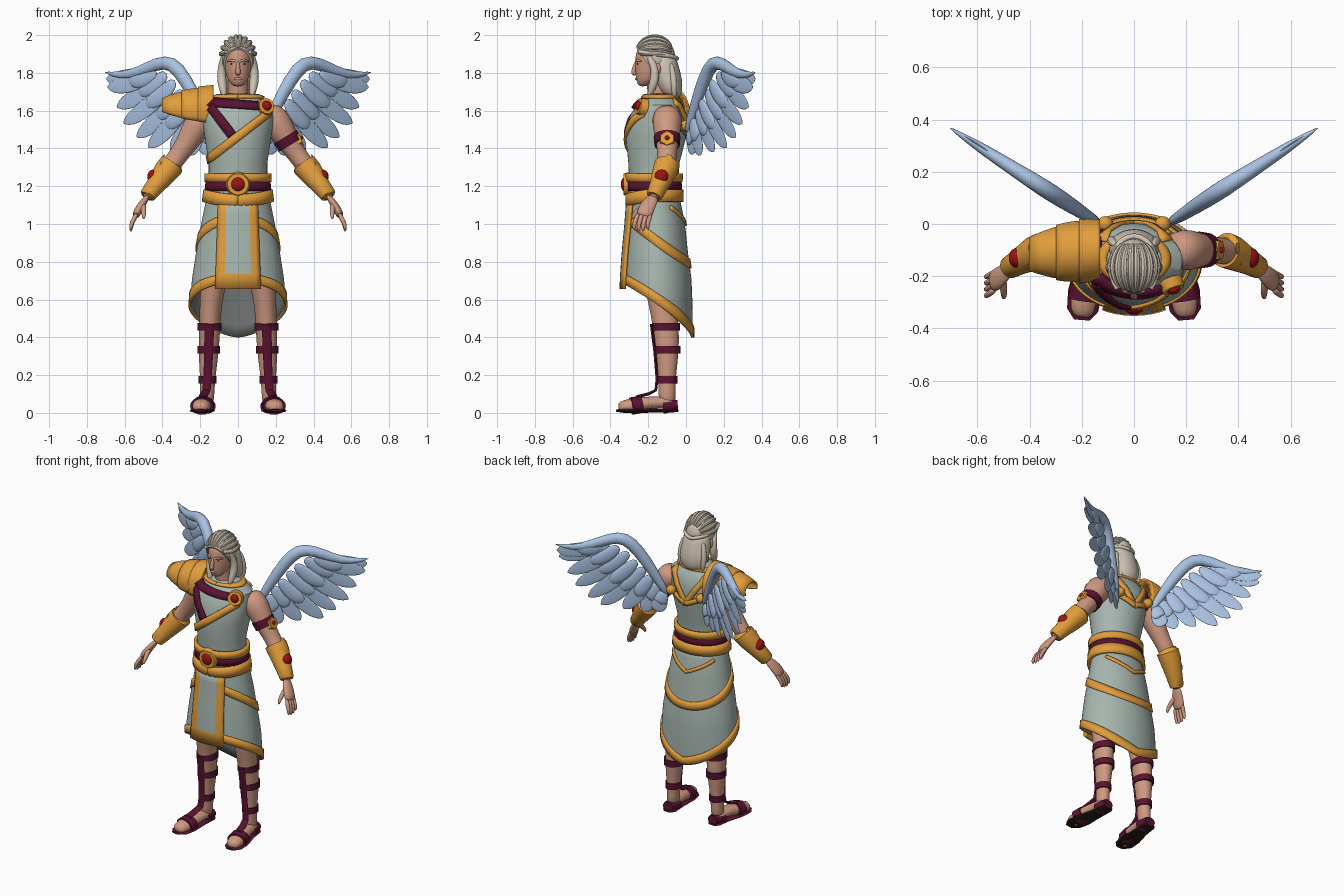
import bpy, bmesh
from math import sin, cos, pi, asin, radians, sqrt
from mathutils import Vector

cube = bpy.data.objects.get("Cube")
if cube:
    bpy.data.objects.remove(cube)


def material(name, *rgb):
    m = bpy.data.materials.new(name)
    m.use_nodes = True
    m.diffuse_color = (*rgb, 1)
    m.node_tree.nodes["Principled BSDF"].inputs["Base Color"].default_value = (*rgb, 1)
    return m


skin = material("skin", .62, .32, .22)
hair = material("pale hair", .65, .57, .47)
cloth = material("grey green cloth", .39, .47, .43)
lining = material("grey lining", .17, .18, .18)
gold = material("gold", .76, .34, .045)
maroon = material("maroon leather", .1, .006, .03)
red = material("red gem", .34, .006, .006)
feather = material("pale blue feather", .4, .54, .76)
dark = material("dark sole", .02, .012, .006)


def finish(name, bm, mats, mirror=False, soft=0, thick=0, rule=None, side=0):
    """Turn a bmesh into a shaded object with its modifiers."""
    bmesh.ops.recalc_face_normals(bm, faces=bm.faces[:])
    if rule:
        for f in bm.faces:
            f.material_index = rule(f)
    me = bpy.data.meshes.new(name)
    bm.to_mesh(me)
    bm.free()
    for m in mats if isinstance(mats, list) else [mats]:
        me.materials.append(m)
    me.shade_smooth()
    if not soft:
        me.set_sharp_from_angle(angle=radians(40))
    ob = bpy.data.objects.new(name, me)
    bpy.context.scene.collection.objects.link(ob)
    if thick:
        mod = ob.modifiers.new("thickness", "SOLIDIFY")
        mod.thickness, mod.offset, mod.material_offset = thick, side, 1 if side else 0
    if soft:
        ob.modifiers.new("soft", "SUBSURF").levels = soft
        ob.modifiers["soft"].render_levels = soft
    if mirror:
        ob.modifiers.new("mirror", "MIRROR")
    return ob


def sheet(name, rows, mats, wrap=False, caps=False, **kw):
    """Join rows of points with quads."""
    bm = bmesh.new()
    grid = [[bm.verts.new(p) for p in row] for row in rows]
    n = len(grid[0])
    for low, high in zip(grid, grid[1:]):
        for i in range(n if wrap else n - 1):
            j = (i + 1) % n
            bm.faces.new((low[i], low[j], high[j], high[i]))
    if caps:
        bm.faces.new(grid[0][::-1])
        bm.faces.new(grid[-1])
    return finish(name, bm, mats, **kw)


def loft(name, rings, mats, n=32, **kw):
    """Stack horizontal ellipses given as x, y, z, half width, half depth."""
    rows = [[(x + a * cos(2 * pi * i / n), y + b * sin(2 * pi * i / n), z) for i in range(n)]
            for x, y, z, a, b in rings]
    return sheet(name, rows, mats, wrap=True, caps=True, **kw)


def tube(name, path, mats, ref=(0, 1, 0), oval=(1, 1), n=12, **kw):
    """Sweep an oval along x, y, z, radius points; ref sets its second axis."""
    pts = [Vector(p[:3]) for p in path]
    rows = []
    for i, p in enumerate(pts):
        t = (pts[min(i + 1, len(pts) - 1)] - pts[max(i - 1, 0)]).normalized()
        s = t.cross(Vector(ref)).normalized()
        u = s.cross(t)
        r = path[i][3]
        rows.append([p + s * r * oval[0] * cos(2 * pi * k / n) + u * r * oval[1] * sin(2 * pi * k / n)
                     for k in range(n)])
    return sheet(name, rows, mats, wrap=True, caps=True, **kw)


def ball(name, center, radii, mat, **kw):
    bm = bmesh.new()
    bmesh.ops.create_uvsphere(bm, u_segments=20, v_segments=12, radius=1)
    bmesh.ops.scale(bm, vec=radii, verts=bm.verts)
    bmesh.ops.translate(bm, vec=center, verts=bm.verts)
    return finish(name, bm, mat, **kw)


def disc(name, center, normal, radius, depth, mat, sides=24):
    bm = bmesh.new()
    rot = Vector(normal).to_track_quat("Z", "Y").to_matrix().to_4x4()
    rot.translation = center
    bmesh.ops.create_cone(bm, cap_ends=True, segments=sides, radius1=radius, radius2=radius * .85,
                          depth=depth, matrix=rot)
    return finish(name, bm, mat)


def body(profile):
    """Surface through z, y, half width, half depth rows; angle 0 is the front."""
    def radii(z):
        z = max(profile[0][0], min(profile[-1][0], z))
        for a, b in zip(profile, profile[1:]):
            if z <= b[0]:
                t = (z - a[0]) / (b[0] - a[0])
                return [u + (v - u) * t for u, v in zip(a[1:], b[1:])]

    def point(a, z, off=0):
        y, w, d = radii(z)
        return ((w + off) * sin(a), y - (d + off) * cos(a), z)
    point.radii = radii
    return point


def ribbon(name, surf, path, width, mat, off=.006, thick=.014):
    """Lay a band along angle, z points on a body surface."""
    rows, r = [], .18
    for i, (a, z) in enumerate(path):
        p, q = path[max(i - 1, 0)], path[min(i + 1, len(path) - 1)]
        d = Vector(((q[0] - p[0]) * r, q[1] - p[1])).normalized()
        rows.append([surf(a - d.y * k * width / r, z + d.x * k * width, off) for k in (-.5, 0, .5)])
    return sheet(name, rows, mat, thick=thick)


def strap(surf, x0, z0, x1, z1, back=False):
    path = []
    for i in range(17):
        x, z = x0 + (x1 - x0) * i / 16, z0 + (z1 - z0) * i / 16
        a = asin(max(-1, min(1, x / surf.radii(z)[1])))
        path.append((pi - a if back else a, z))
    return path


around = [2 * pi * i / 64 for i in range(65)]

# Torso and its straps
trunk = [(1.1, -.165, .17, .13), (1.22, -.17, .155, .13), (1.32, -.17, .155, .135), (1.45, -.16, .175, .158),
         (1.56, -.15, .19, .152), (1.63, -.14, .185, .125), (1.67, -.135, .13, .09), (1.69, -.135, .08, .07)]
torso = body(trunk)
loft("tunic", [(0, y, z, w, d) for z, y, w, d in trunk], cloth, n=48)
ribbon("chest_sash", torso, strap(torso, .16, 1.59, -.155, 1.34), .045, gold)
ribbon("collar_strap", torso, strap(torso, -.14, 1.645, .11, 1.625), .04, maroon, off=.01)
ribbon("diagonal_strap", torso, strap(torso, -.14, 1.62, -.03, 1.47), .05, maroon, off=.01)
ribbon("neck_trim", torso, [(a, 1.675) for a in around], .015, gold)
for s in (1, -1):
    ribbon("back_strap", torso, strap(torso, s * .12, 1.65, 0, 1.46, True), .035, gold)
    ribbon("wing_strap", torso, strap(torso, s * .13, 1.52, 0, 1.46, True), .03, gold, off=.01)
ball("wing_boss", (.11, .0, 1.52), (.03, .03, .03), gold, mirror=True)

# Belt
ribbon("belt_top", torso, [(a, 1.245) for a in around], .045, gold, off=.012, thick=.02)
ribbon("belt_middle", torso, [(a, 1.2) for a in around], .05, maroon, off=.01)
ribbon("belt_bottom", torso, [(a, 1.15 - .025 * max(0, cos(a)) ** 2) for a in around], .065, gold,
       off=.014, thick=.02)
disc("belt_medallion", (0, -.315, 1.21), (0, -1, 0), .066, .03, gold)
ball("belt_gem", (0, -.325, 1.21), (.037, .02, .037), red)
disc("shoulder_medallion", (.145, -.235, 1.62), (.4, -1, .3), .05, .04, gold)
ball("shoulder_gem", (.15, -.25, 1.625), (.027, .02, .027), red)

# Skirt, long at the back and high at the front
skirt = body([(.4, -.15, .26, .185), (.55, -.15, .255, .185), (.7, -.15, .245, .18),
              (.85, -.155, .222, .165), (1, -.155, .195, .15), (1.15, -.165, .165, .13)])


def hem(a):
    return .4 + .29 * ((1 + cos(a)) / 2) ** .7


sheet("skirt", [[skirt(a, 1.15 + (hem(a) - 1.15) * v / 12) for a in around[:-1]] for v in range(13)],
      [cloth, lining], wrap=True, thick=.008, side=-1)
ribbon("skirt_hem", skirt, [(a, hem(a) + .024) for a in around], .05, gold, off=.002)
ribbon("skirt_band", skirt, [(a, .79 + .12 * (1 + cos(a))) for a in around], .05, gold, off=.002)
ribbon("upper_back_band", skirt, [(pi + (i - 8) / 8, 1 + abs(i - 8) / 90) for i in range(17)], .02, gold, off=.002)

# Front panel with a gold border
columns = (-1, -.8, -.58, -.3, 0, .3, .58, .8, 1)
levels = [.655 + .08 * i for i in range(7)]
sheet("front_panel", [[skirt(asin(c * (.14 - .04 * z) / skirt.radii(z)[1]), z, .014) for c in columns]
                      for z in levels], [cloth, gold], thick=.014,
      rule=lambda f: int(abs(f.calc_center_median().x) > .058 or f.calc_center_median().z < .73))

# Head and face
loft("head", [(0, -.228, 1.728, .022, .022), (0, -.215, 1.75, .045, .045), (0, -.19, 1.78, .062, .077),
              (0, -.17, 1.84, .074, .1), (0, -.165, 1.9, .075, .103), (0, -.165, 1.95, .065, .085)], skin, soft=1)
loft("neck", [(0, -.145, 1.62, .065, .06), (0, -.15, 1.69, .052, .052), (0, -.16, 1.78, .052, .055)], skin)
tube("nose", [(0, -.262, 1.865, .008), (0, -.276, 1.82, .012), (0, -.28, 1.8, .016), (0, -.265, 1.79, .012)],
     skin, soft=1)
tube("brows", [(.012, -.264, 1.862, .007), (.035, -.258, 1.868, .007), (.055, -.235, 1.86, .004)], skin,
     ref=(0, 0, 1), mirror=True)
ball("eyes", (.03, -.256, 1.848), (.011, .004, .004), dark, mirror=True)
ball("lips", (0, -.262, 1.769), (.022, .008, .008), skin)
ball("ears", (.082, -.15, 1.82), (.012, .018, .03), skin, mirror=True)

# Hair: swept cap, combed strands, back fall and loose locks
bm = bmesh.new()
bmesh.ops.create_uvsphere(bm, u_segments=40, v_segments=28, radius=1)
bmesh.ops.scale(bm, vec=(.09, .107, .11), verts=bm.verts)
bmesh.ops.translate(bm, vec=(0, -.165, 1.885), verts=bm.verts)
bmesh.ops.bisect_plane(bm, geom=bm.verts[:] + bm.edges[:] + bm.faces[:], plane_co=(0, -.265, 1.935),
                       plane_no=(0, .165, .115), clear_inner=True)
bmesh.ops.holes_fill(bm, edges=bm.edges[:], sides=0)
finish("hair_cap", bm, hair)
for k in range(5):
    lean, path = .12 + .32 * k, []
    for i in range(9):
        s = .5 + .08 * k + (2 - .08 * k) * i / 8
        path.append((.09 * sin(lean) * sin(s), -.165 - .107 * cos(s), 1.883 + .108 * cos(lean) * sin(s),
                     .007 + .007 * sin(pi * i / 8)))
    tube("hair_strand", path, hair, ref=(.1, 0, 1), mirror=True, n=8)
loft("back_hair", [(0, -.13, 1.92, .08, .07), (0, -.115, 1.84, .09, .075), (0, -.095, 1.76, .098, .078),
                   (0, -.08, 1.7, .088, .06), (0, -.07, 1.66, .05, .035)], hair, soft=1)
tube("side_locks", [(.07, -.215, 1.91, .012), (.085, -.17, 1.85, .02), (.088, -.16, 1.78, .026),
                    (.082, -.18, 1.72, .024), (.068, -.2, 1.66, .006)], hair, soft=1, mirror=True)
for k in range(4):
    x = .015 + .024 * k
    tube("back_lock", [(x * .8, -.055 - .3 * x, 1.86, .014), (x, -.035 - .35 * x, 1.77, .02),
                       (x, -.035 - .3 * x, 1.71, .018), (x * .8, -.045 - .2 * x, 1.65, .005)],
         hair, soft=1, mirror=True, n=8)
tube("braid", [(.088 * cos(t * pi / 12), -.165 + .118 * sin(t * pi / 12), 1.9 - .004 * t, .011)
               for t in range(-3, 7)], hair, ref=(0, 0, 1), mirror=True)

# Arms, hands and bracers
tube("arms", [(.14, -.1, 1.6, .06), (.19, -.1, 1.56, .085), (.235, -.1, 1.49, .072), (.275, -.1, 1.42, .058),
              (.33, -.1, 1.345, .05), (.37, -.11, 1.29, .052), (.45, -.15, 1.19, .036), (.49, -.175, 1.13, .03)],
     skin, n=16, soft=1, mirror=True)
tube("palms", [(.475, -.165, 1.15, .03), (.505, -.195, 1.11, .04), (.53, -.215, 1.07, .046), (.545, -.225, 1.035, .04)],
     skin, oval=(.5, 1), soft=1, mirror=True)
for k in range(4):
    y = -.25 + .022 * k
    reach = .01 * abs(k - 1.4)
    tube("fingers", [(.533, y, 1.06, .014), (.558, y * 1.06 - .005, 1.015, .013),
                     (.568, y * 1.1, .975 + reach, .011), (.566, y * 1.1, .955 + reach, .006)],
         skin, n=8, soft=1, mirror=True)
tube("thumbs", [(.505, -.205, 1.11, .018), (.5, -.245, 1.08, .016), (.498, -.275, 1.05, .013), (.5, -.285, 1.025, .007)],
     skin, n=8, soft=1, mirror=True)
tube("bracers", [(.345, -.1, 1.325, .05), (.35, -.1, 1.315, .068), (.38, -.112, 1.28, .066), (.44, -.145, 1.2, .05),
                 (.478, -.167, 1.152, .043), (.482, -.17, 1.146, .035)], gold, n=20, mirror=True)
tube("bracer_flaps", [(.44, -.13, 1.24, .035), (.415, -.11, 1.31, .05), (.39, -.085, 1.365, .012)], gold,
     oval=(.25, 1), mirror=True)
ball("bracer_gems", (.45, -.13, 1.25), (.03, .038, .038), red, mirror=True)
tube("arm_band", [(.25, -.1, 1.462, .071), (.277, -.1, 1.418, .067)], maroon, n=20)
disc("arm_plate", (.322, -.1, 1.45), (1, 0, .4), .046, .025, gold, sides=6)
ball("arm_stud", (.334, -.1, 1.456), (.01, .012, .012), red)

# Layered pauldron on the right shoulder
for grow, stop in ((1, 1), (1.07, .62), (1.13, .3)):
    rows = []
    for i in range(7):
        t = stop * i / 6
        wide, tall = .1 + .02 * sin(pi * t) - .04 * t, .12 - .025 * t - .05 * t ** 3
        rows.append([(-.13 - .27 * t, -.1 - .015 * t + grow * wide * sin(a), 1.595 + .02 * t * t + grow * tall * cos(a))
                     for a in [radians(-115 + 10 * k) for k in range(24)]])
    sheet("pauldron_plate", rows, gold, thick=.012)
ribbon("pauldron_strap", torso, strap(torso, -.14, 1.65, -.12, 1.5, True), .03, maroon)

# Legs and sandals
leg = [(.11, -.16, .95, .08, .1), (.125, -.15, .72, .072, .085), (.145, -.125, .57, .058, .07),
       (.15, -.107, .46, .056, .07), (.155, -.098, .33, .055, .062), (.16, -.1, .2, .041, .046),
       (.163, -.1, .1, .037, .045), (.165, -.1, .04, .038, .045)]
loft("legs", leg, skin, soft=1, mirror=True)
tube("feet", [(.165, -.055, .045, .03), (.167, -.1, .055, .042), (.178, -.19, .055, .046), (.19, -.27, .04, .054),
              (.197, -.33, .032, .05), (.2, -.36, .028, .03)], skin, ref=(1, 0, 0), oval=(.75, 1), soft=1, mirror=True)
tube("soles", [(.165, -.04, .012, .03), (.166, -.065, .012, .045), (.175, -.16, .012, .05), (.188, -.26, .012, .065),
               (.197, -.33, .012, .06), (.2, -.368, .012, .03)], [maroon, dark], ref=(1, 0, 0), oval=(.2, 1),
     n=16, mirror=True, rule=lambda f: int(f.normal.z < -.5))
for z, x, y, w in ((.435, .151, -.105, .064), (.315, .155, -.098, .06), (.155, .161, -.1, .047)):
    loft("leg_straps", [(x, y, z, w, w * 1.16), (x, y, z + .04, w, w * 1.16)], maroon, mirror=True)
tube("shin_straps", [(.152, -.182, .47, .026), (.155, -.165, .33, .024), (.161, -.153, .18, .022),
                     (.167, -.16, .12, .022), (.178, -.2, .1, .024), (.186, -.26, .085, .024)],
     maroon, ref=(1, 0, 0), oval=(.35, 1), mirror=True)
tube("toe_straps", [(.184, -.235, .045, .06), (.192, -.29, .036, .062)], maroon, ref=(1, 0, 0), oval=(.75, 1),
     n=20, mirror=True)
tube("heel_guards", [(.165, -.045, .04, .036), (.168, -.12, .035, .05)], maroon, ref=(1, 0, 0), oval=(.8, 1),
     n=20, mirror=True)

# Wings: a thick leading edge, long feathers and shorter coverts
slope = .64
normal = Vector((-slope, 1, 0)).normalized()


def wing(x, z, r, off=0):
    return (*(Vector((x, slope * (x - .13), z)) + normal * off), r)


tube("wing_edges", [wing(*p) for p in ((.13, 1.47, .02), (.2, 1.62, .032), (.28, 1.77, .04), (.35, 1.86, .042),
                                       (.43, 1.85, .036), (.52, 1.805, .03), (.62, 1.782, .022), (.71, 1.805, .003))],
     feather, ref=normal, oval=(1, .85), soft=1, mirror=True)
quills = [(.46, 1.81, .7, 1.77), (.43, 1.81, .69, 1.724), (.38, 1.8, .645, 1.62), (.33, 1.76, .605, 1.533),
          (.29, 1.71, .54, 1.46), (.25, 1.66, .475, 1.406), (.22, 1.61, .36, 1.385), (.19, 1.56, .26, 1.365),
          (.16, 1.51, .19, 1.37)]
shape = ((0, .5), (.25, .9), (.55, 1), (.8, .85), (.93, .5), (1, .06))
for i, (x0, z0, x1, z1) in enumerate(quills):
    lift = .004 * (-1) ** i
    for name, length, width, thin in (("long_feathers", 1, .052, .11), ("covert_feathers", .58, .048, .38)):
        tube(name, [wing(x0 + (x1 - x0) * t * length, z0 + (z1 - z0) * t * length - .02 * sin(pi * t),
                         width * w, lift) for t, w in shape],
             feather, ref=normal, oval=(1, thin), soft=1, mirror=True)
